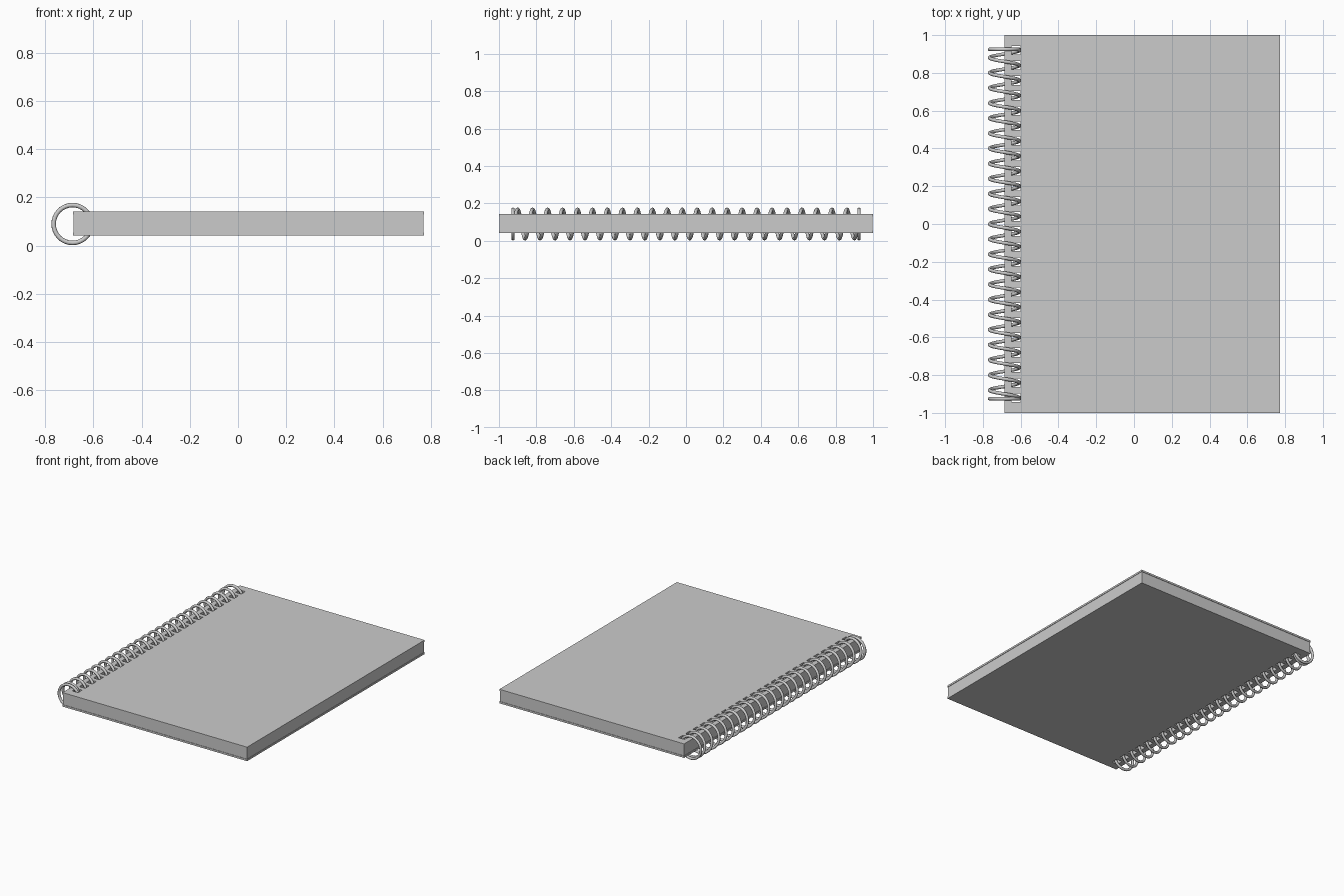
import bpy, bmesh, math

if "Cube" in bpy.data.objects:
    bpy.data.objects.remove(bpy.data.objects["Cube"])

X0, X1, YH = -0.685, 0.772, 1.0      # book outline
CX, CZ, R, WIRE = -0.686, 0.0895, 0.0785, 0.0093
PITCH, HOLES, HOLE = 0.08, 24, 0.046
HX = -0.625                          # hole row centre


def punched_plate(name, z0, z1, inset=0.0):
    """Rectangular slab with a row of square binding holes."""
    xs = [X0 + inset, HX - HOLE / 2, HX + HOLE / 2, X1 - inset]
    ys = [-YH + inset]
    for i in range(HOLES):
        c = (i - (HOLES - 1) / 2) * PITCH
        ys += [c - HOLE / 2, c + HOLE / 2]
    ys.append(YH - inset)
    bm = bmesh.new()
    grid = [[bm.verts.new((x, y, z0)) for y in ys] for x in xs]
    for i in range(3):
        for j in range(len(ys) - 1):
            if i == 1 and j % 2 == 1:
                continue             # leave the hole open
            bm.faces.new((grid[i][j], grid[i + 1][j],
                          grid[i + 1][j + 1], grid[i][j + 1]))
    ext = bmesh.ops.extrude_face_region(bm, geom=bm.faces[:])
    top = [g for g in ext["geom"] if isinstance(g, bmesh.types.BMVert)]
    bmesh.ops.translate(bm, verts=top, vec=(0, 0, z1 - z0))
    bmesh.ops.recalc_face_normals(bm, faces=bm.faces[:])
    me = bpy.data.meshes.new(name)
    bm.to_mesh(me)
    bm.free()
    ob = bpy.data.objects.new(name, me)
    bpy.context.collection.objects.link(ob)
    return ob


# Covers and page block
BZ = 0.092
punched_plate("back_cover", BZ - 0.050, BZ - 0.037)
punched_plate("front_cover", BZ + 0.037, BZ + 0.050)
punched_plate("page_block", BZ - 0.037, BZ + 0.037, 0.003)

# Spiral wire: helix whose first and last turns flatten into closed rings
STEPS = 32
END = HOLES / 2 * PITCH - 0.035
pts = []
total = (HOLES + 1) * STEPS
for k in range(total + 1):
    t = k / STEPS - (HOLES + 1) / 2
    a = 2 * math.pi * t              # left tips fall on whole pitches
    y = max(-END, min(END, -PITCH * t))
    pts.append((CX - R * math.cos(a), y, CZ + R * math.sin(a)))

cu = bpy.data.curves.new("spiral_binding", "CURVE")
cu.dimensions = "3D"
cu.bevel_depth = WIRE
cu.bevel_resolution = 3
cu.use_fill_caps = True
sp = cu.splines.new("POLY")
sp.points.add(len(pts) - 1)
for p, co in zip(sp.points, pts):
    p.co = (*co, 1)
coil = bpy.data.objects.new("spiral_binding", cu)
bpy.context.collection.objects.link(coil)
bpy.context.view_layer.objects.active = coil
coil.select_set(True)
bpy.ops.object.convert(target="MESH")
bpy.ops.object.shade_smooth_by_angle(angle=math.radians(40))
